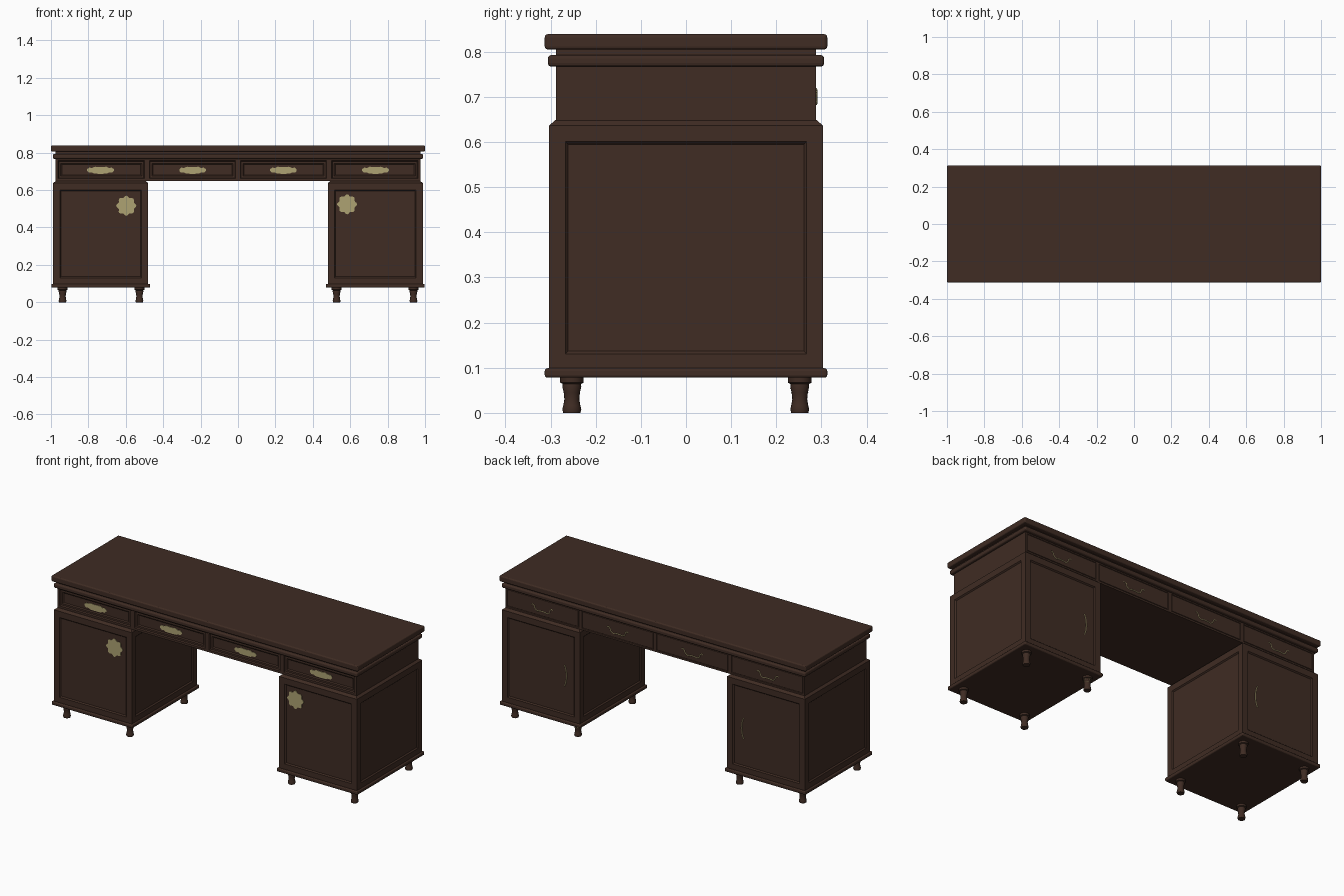
import bpy, bmesh, math
from mathutils import Vector

if "Cube" in bpy.data.objects:
    bpy.data.objects.remove(bpy.data.objects["Cube"])


def material(name, rgb):
    m = bpy.data.materials.new(name)
    m.diffuse_color = (*rgb, 1)
    m.use_nodes = True
    m.node_tree.nodes["Principled BSDF"].inputs["Base Color"].default_value = m.diffuse_color
    return m


WOOD = material("dark_wood", (0.050, 0.025, 0.017))
BRASS = material("aged_brass", (0.42, 0.36, 0.17))


def finish(bm, name, mat):
    bmesh.ops.recalc_face_normals(bm, faces=bm.faces[:])
    me = bpy.data.meshes.new(name)
    bm.to_mesh(me)
    bm.free()
    me.materials.append(mat)
    ob = bpy.data.objects.new(name, me)
    bpy.context.collection.objects.link(ob)
    return ob


def box_bm(lo, hi):
    bm = bmesh.new()
    bmesh.ops.create_cube(bm, size=1)
    for v in bm.verts:
        v.co = Vector([lo[i] + (v.co[i] + 0.5) * (hi[i] - lo[i]) for i in range(3)])
    bm.normal_update()
    return bm


def slab(name, lo, hi, bevel=0.0):
    ob = finish(box_bm(lo, hi), name, WOOD)
    if bevel:
        mod = ob.modifiers.new("rounded_edge", 'BEVEL')
        mod.width, mod.segments = bevel, 3
    return ob


def inset(bm, face, thickness, depth=0.0):
    bmesh.ops.inset_individual(bm, faces=[face], thickness=thickness, depth=depth,
                               use_even_offset=True)


def plate(name, outline, loc):
    """Thin brass plate facing the front, outline in x and z."""
    bm = bmesh.new()
    f = bm.faces.new([bm.verts.new((loc[0] + x, loc[1], loc[2] + z)) for x, z in outline])
    ext = bmesh.ops.extrude_face_region(bm, geom=[f])['geom']
    for v in ext:
        if isinstance(v, bmesh.types.BMVert):
            v.co.y += 0.004
    return finish(bm, name, BRASS)


def wire(name, pts, radius, loc, mat=BRASS):
    cu = bpy.data.curves.new(name, 'CURVE')
    cu.dimensions = '3D'
    cu.bevel_depth, cu.bevel_resolution = radius, 1
    sp = cu.splines.new('POLY')
    sp.points.add(len(pts) - 1)
    for p, c in zip(sp.points, pts):
        p.co = (c[0], c[1], c[2], 1)
    cu.materials.append(mat)
    ob = bpy.data.objects.new(name, cu)
    ob.location = loc
    bpy.context.collection.objects.link(ob)


# desktop, shadow gap and moulding below it
slab("desktop", (-1, -0.313, 0.805), (1, 0.313, 0.839), 0.007)
slab("top_gap_strip", (-0.975, -0.288, 0.79), (0.975, 0.288, 0.808))
slab("top_moulding", (-0.99, -0.306, 0.767), (0.99, 0.306, 0.793), 0.008)

# drawer case: four recessed drawers in front, four flush ones behind
bm = box_bm((-0.975, -0.288, 0.648), (0.975, 0.288, 0.77))
for x in (-0.487, 0, 0.487):
    bmesh.ops.bisect_plane(bm, geom=bm.verts[:] + bm.edges[:] + bm.faces[:],
                           plane_co=(x, 0, 0), plane_no=(1, 0, 0))
bm.normal_update()
fronts = [f for f in bm.faces if f.normal.y < -0.9]
backs = [f for f in bm.faces if f.normal.y > 0.9]
for f in fronts:
    inset(bm, f, 0.013)
    inset(bm, f, 0.004, -0.008)
    inset(bm, f, 0.010)
    inset(bm, f, 0.006, -0.005)
for f in backs:
    inset(bm, f, 0.010)
    inset(bm, f, 0.002, -0.003)
    inset(bm, f, 0.002, 0.003)
finish(bm, "drawer_case", WOOD)

# turned foot profile: radius, height
FOOT = [(0.019, 0.0), (0.021, 0.008), (0.019, 0.016), (0.0165, 0.030), (0.018, 0.045),
        (0.021, 0.058), (0.020, 0.064), (0.026, 0.067), (0.026, 0.080)]


def foot(name, x, y, n=16):
    bm = bmesh.new()
    rings = [[bm.verts.new((x + r * math.cos(2 * math.pi * i / n),
                            y + r * math.sin(2 * math.pi * i / n), z)) for i in range(n)]
             for r, z in FOOT]
    for a, b in zip(rings, rings[1:]):
        for i in range(n):
            bm.faces.new((a[i], a[(i + 1) % n], b[(i + 1) % n], b[i])).smooth = True
    bm.faces.new(rings[0][::-1])
    bm.faces.new(rings[-1])
    ob = finish(bm, name, WOOD)
    bpy.context.view_layer.objects.active = ob
    ob.select_set(True)
    bpy.ops.object.shade_smooth_by_angle(angle=math.radians(35))
    ob.select_set(False)


# two pedestals with panelled sides, base boards and feet
for side, s in (("left", -1), ("right", 1)):
    x0, x1 = sorted((s * 0.48, s * 0.988))
    bm = box_bm((x0, -0.303, 0.095), (x1, 0.303, 0.637))
    walls = [f for f in bm.faces if abs(f.normal.z) < 0.1]
    top = [f for f in bm.faces if f.normal.z > 0.9][0]
    for f in walls:
        inset(bm, f, 0.036)
        inset(bm, f, 0.006, -0.007)
    inset(bm, top, 0.014, 0.012)
    finish(bm, side + "_pedestal", WOOD)
    b0, b1 = sorted((s * 0.47, s * 0.998))
    slab(side + "_base_board", (b0, -0.313, 0.078), (b1, 0.313, 0.099), 0.006)
    for fx in (0.527, 0.938):
        for end, fy in (("front", -0.253), ("back", 0.252)):
            foot(f"{side}_{end}_foot", s * fx, fy)

# brass drawer plates on the front and swan-neck pulls on the back
half = [(0.071, 0.006), (0.06, 0.014), (0.045, 0.012), (0.03, 0.019), (0.012, 0.017)]
low = [(-0.012, -0.019), (-0.035, -0.018), (-0.045, -0.012), (-0.062, -0.013), (-0.071, -0.004)]
outline = half + [(-x, z) for x, z in half[::-1]] + low[::-1] + [(-x, z) for x, z in low]
bail = [(-0.07, 0.012), (-0.062, 0.017), (-0.052, 0.010), (-0.046, -0.008), (-0.032, -0.016),
        (-0.012, -0.012)]
bail = bail + [(-x, z) for x, z in bail[::-1]]
for i, x in enumerate((-0.735, -0.243, 0.243, 0.735)):
    plate(f"drawer_plate_{i + 1}", outline, (x, -0.278, 0.706))
    wire(f"drawer_pull_{i + 1}", [(a, 0, z) for a, z in bail], 0.0028, (x, 0.288, 0.70))

# lobed door plates on the front, upright pulls on the back doors
rosette = []
for i in range(48):
    a = 2 * math.pi * i / 48
    r = 0.049 + 0.005 * math.cos(8 * a)
    rosette.append((r * math.cos(a), r * math.sin(a)))
for side, x, z in (("left", -0.597, 0.516), ("right", 0.583, 0.524)):
    plate(side + "_door_plate", rosette, (x, -0.299, z))
    s = 1 if x > 0 else -1
    grip = [(s * dx, 0, h) for h, dx in ((-0.062, 0.004), (-0.052, 0), (-0.035, -0.006),
            (0, -0.009), (0.035, -0.006), (0.052, 0), (0.062, 0.004))]
    wire(side + "_door_pull", grip, 0.0028, (s * 0.58, 0.297, 0.355))

# fine brass rings on one back foot
for z, r in ((0.046, 0.0185), (0.055, 0.0205), (0.064, 0.0205)):
    ring = [(r * math.cos(i * math.pi / 8), r * math.sin(i * math.pi / 8), 0) for i in range(17)]
    wire("foot_ring", ring, 0.0008, (0.527, 0.252, z))
